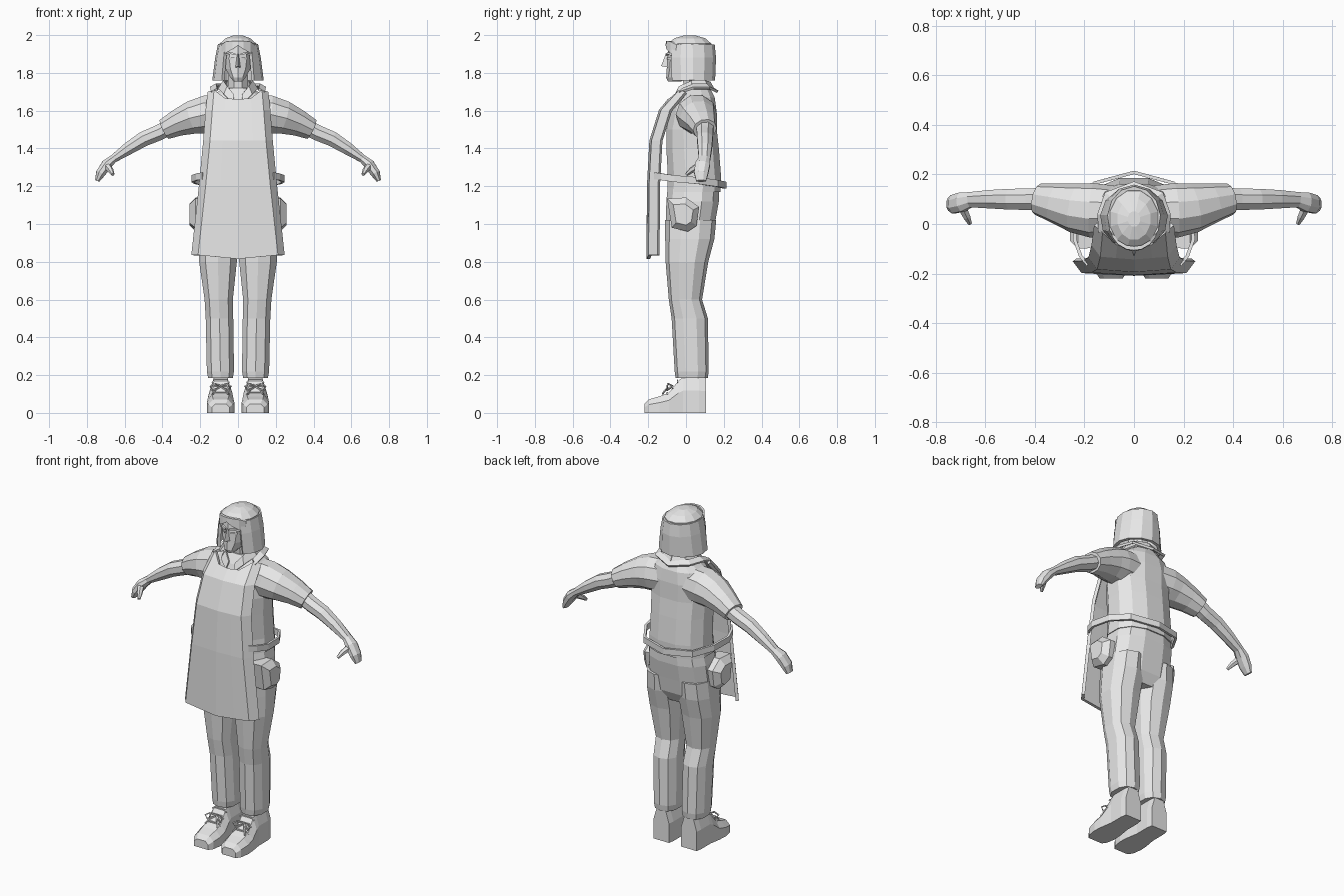
import bpy, bmesh, math
from mathutils import Vector as V

grey = bpy.data.materials.new("light grey")
grey.diffuse_color = (0.8, 0.8, 0.8, 1)


def finish(name, bm, thick=0):
    bmesh.ops.recalc_face_normals(bm, faces=bm.faces)
    me = bpy.data.meshes.new(name)
    bm.to_mesh(me)
    bm.free()
    me.materials.append(grey)
    ob = bpy.data.objects.new(name, me)
    bpy.context.collection.objects.link(ob)
    if thick:
        m = ob.modifiers.new("thickness", 'SOLIDIFY')
        m.thickness, m.offset = thick, 0
    return ob


def loft(name, rings, closed=True, thick=0):
    """Skin a row of point rings; closed rings are capped at both ends."""
    bm = bmesh.new()
    vs = [[bm.verts.new(p) for p in r] for r in rings]
    n = len(vs[0])
    for a, b in zip(vs, vs[1:]):
        for i in range(n if closed else n - 1):
            j = (i + 1) % n
            bm.faces.new((a[i], a[j], b[j], b[i]))
    if closed:
        bm.faces.new(vs[0])
        bm.faces.new(vs[-1])
    return finish(name, bm, thick)


def body(name, rows, n=10, power=1.0, sx=1):
    """Stack of level ovals: (z, cx, cy, rx, ry)."""
    f = lambda v: math.copysign(abs(v) ** power, v)
    rings = []
    for z, cx, cy, rx, ry in rows:
        ang = [2 * math.pi * (i + .5) / n for i in range(n)]
        rings.append([(sx * (cx + rx * f(math.cos(a))), cy + ry * f(math.sin(a)), z) for a in ang])
    return loft(name, rings)


def tube(name, rows, n=8, ref=(0, 1, 0), sx=1):
    """Ovals across a path: (x, y, z, radius across, radius along ref)."""
    pts = [V(r[:3]) for r in rows]
    rings = []
    for i, r in enumerate(rows):
        t = (pts[min(i + 1, len(pts) - 1)] - pts[max(i - 1, 0)]).normalized()
        b = V(ref)
        b = (b - t * b.dot(t)).normalized()
        c = t.cross(b)
        ring = []
        for k in range(n):
            a = 2 * math.pi * (k + .5) / n
            p = pts[i] + c * r[3] * math.cos(a) + b * r[4] * math.sin(a)
            ring.append((sx * p.x, p.y, p.z))
        rings.append(ring)
    return loft(name, rings)


def both(half):
    """Mirror a half path, ending on x = 0, to the other side."""
    return half + [(-x, y, z) for x, y, z in reversed(half[:-1])]


# shirt body and trouser seat
body("shirt", [(1.17, 0, .042, .19, .145), (1.25, 0, .045, .182, .145), (1.4, 0, .035, .18, .143),
               (1.5, 0, .03, .185, .137), (1.6, 0, .04, .185, .125), (1.67, 0, .05, .15, .105),
               (1.72, 0, .055, .08, .075)], 12, .85)
body("trouser_seat", [(.87, 0, .015, .15, .10), (.93, 0, .02, .195, .125), (1.02, 0, .025, .2, .135),
                      (1.12, 0, .035, .195, .143), (1.2, 0, .04, .178, .14)], 12, .8)

# neck, head and nose
body("neck", [(1.65, 0, .05, .07, .07), (1.72, 0, .045, .058, .062), (1.82, 0, .035, .055, .06)], 8)
body("face", [(1.755, 0, -.06, .024, .036), (1.775, 0, -.05, .042, .055), (1.82, 0, -.02, .068, .082),
              (1.87, 0, -.005, .078, .096), (1.96, 0, .01, .08, .1)], 10)
loft("nose", [[(-.016, -.09, 1.828), (.016, -.09, 1.828), (0, -.132, 1.836)],
              [(-.007, -.09, 1.9), (.007, -.09, 1.9), (0, -.107, 1.9)]])
loft("mouth", [[(x, -.085, z), (x, -.1 + abs(x) * .3, z), (x, -.1 + abs(x) * .3, z + .008), (x, -.085, z + .008)]
               for x, z in ((-.022, 1.797), (0, 1.799), (.022, 1.797))])

# hair crown, fringe, and side and back curtain
body("hair_crown", [(1.925, 0, .025, .105, .115), (1.955, 0, .02, .1, .118), (1.983, 0, .02, .068, .085),
                    (1.998, 0, .02, .026, .032)], 12)
curtain = []
for z, rx, ry in ((1.95, .098, .118), (1.88, .112, .125), (1.76, .128, .12)):
    angs = [math.radians(-52 + 284 * i / 10) for i in range(11)]
    curtain.append([(rx * math.cos(a), .025 + ry * math.sin(a), z) for a in angs])
loft("hair_curtain", curtain, False, .018)
for s in (1, -1):
    loft("fringe", [[(s * x, y, z), (s * x, y - .018, z), (s * x, y - .016, z + h), (s * x, y, z + h)]
                    for x, y, z, h in ((.0, -.09, 1.945, .025), (.03, -.086, 1.925, .045),
                                       (.065, -.066, 1.905, .06), (.088, -.035, 1.89, .06))])
    loft("eyebrow", [[(s * x, y, z), (s * x, y - .014, z), (s * x, y - .012, z + .01), (s * x, y, z + .01)]
                     for x, y, z in ((.012, -.095, 1.893), (.04, -.085, 1.9), (.064, -.062, 1.89))])
    loft("eye", [[(s * x, y, 1.872), (s * x, y - .009, 1.872), (s * x, y - .009, 1.881), (s * x, y, 1.881)]
                 for x, y in ((.018, -.092), (.034, -.086), (.052, -.07))])

# shirt collar with two front points
collar = [(.02, -.055, 1.67), (.055, -.035, 1.715), (.075, .03, 1.745), (.06, .1, 1.745), (0, .125, 1.74)]
for s in (1, -1):
    loft("shirt_collar", [[(s * x, y, z + .012) for x, y, z in collar],
                          [(s * x * 1.35, .03 + (y - .03) * 1.25, z - .03) for x, y, z in collar]], False, .01)

# apron sheet: wings swept back at the edges, dipped neckline and hem
rows = [(1.705, .155, -.03), (1.6, .165, -.125), (1.44, .177, -.175), (1.2, .2, -.188), (.835, .24, -.19)]
sheet = []
for k, (z, w, y) in enumerate(rows):
    row = []
    for u in (-2, -1.001, -.55, 0, .55, 1.001, 2):
        au = abs(u)
        x = math.copysign(w if au == 2 else (w - .033) * au, u)
        dy = .045 if au == 2 else -.01 * (1 - au)
        dz = 0
        if k == 0:
            dy, dz = {2: (.03, -.01), 1.001: (0, 0), .55: (-.05, -.045), 0: (-.06, -.05)}[au]
        if k == 4 and au < 1:
            dz = -.02 * (1 - au)
        row.append((x, y + dy, z + dz))
    sheet.append(row)
loft("apron", sheet, False, .018)

# neck strap and waist tie of the apron
path = both([(.14, -.035, 1.695), (.145, .04, 1.72), (.115, .125, 1.72), (0, .168, 1.7)])
loft("neck_strap", [path, [(x * .78, .04 + (y - .04) * .78, z + .018) for x, y, z in path]], False, .014)
path = both([(.185, -.165, 1.255), (.215, -.13, 1.25), (.24, -.06, 1.24), (.225, .06, 1.23),
             (.16, .165, 1.215), (0, .208, 1.205)])
loft("waist_tie", [[(x, y, z - .018) for x, y, z in path], [(x, y, z + .018) for x, y, z in path]], False, .014)

for s in (1, -1):
    # sleeve, arm and thumb
    tube("sleeve", [(.08, .055, 1.585, .105, .1), (.17, .055, 1.58, .105, .11), (.24, .065, 1.565, .092, .1),
                    (.32, .085, 1.535, .073, .08), (.388, .1, 1.502, .058, .064)], 10, sx=s)
    tube("arm", [(.34, .1, 1.525, .045, .05), (.42, .1, 1.483, .045, .047), (.5, .1, 1.45, .043, .045),
                 (.58, .1, 1.4, .036, .04), (.66, .098, 1.345, .023, .033), (.695, .088, 1.315, .03, .042),
                 (.728, .08, 1.268, .027, .04), (.746, .08, 1.228, .013, .028)], 8, sx=s)
    tube("thumb", [(.695, .07, 1.31, .02, .02), (.675, .03, 1.285, .016, .016), (.662, .002, 1.262, .009, .009)],
         6, (0, 0, 1), s)

    # trouser leg
    body("trouser_leg", [(.185, .093, .03, .068, .085), (.22, .093, .03, .075, .09), (.5, .098, .02, .076, .096),
                         (.6, .102, -.003, .078, .088), (.8, .106, .005, .104, .113), (.92, .104, .02, .104, .13),
                         (1.02, .1, .025, .1, .135)], 10, .85, s)

    # hip pouch
    prof = [(-.1, 1.135), (.0, 1.14), (.07, 1.09), (.055, .99), (.01, .96), (-.075, .98)]
    loft("hip_pouch", [[(s * x, -.015 + (y + .015) * k, 1.05 + (z - 1.05) * k) for y, z in prof]
                       for x, k in ((.15, .95), (.225, 1), (.258, .62))])

    # shoe
    shoe = []
    for y, w, h in ((-.22, .046, .048), (-.195, .064, .072), (-.14, .073, .088), (-.09, .07, .108),
                    (-.04, .062, .17), (-.015, .058, .19), (.07, .058, .19), (.105, .052, .185)):
        shoe.append([(s * (.092 + w * a), y, h * b)
                     for a, b in ((-1, 0), (1, 0), (1, .62), (.6, 1), (-.6, 1), (-1, .62))])
    loft("shoe", shoe)

    # lace bow: two loops, two tails and cross bars
    for d in (1, -1):
        loop = [(0, -.07, .142), (.03, -.095, .155), (.056, -.1, .14), (.045, -.1, .12), (0, -.075, .138)]
        tail = [(0, -.075, .14), (.028, -.108, .122), (.04, -.125, .1)]
        for nm, pts in (("lace_loop", loop), ("lace_tail", tail)):
            tube(nm, [(.092 + d * x, y, z, .005, .005) for x, y, z in pts], 4, (.1, .2, 1), s)
    for y, z in ((-.1, .108), (-.07, .142), (-.045, .172)):
        tube("lace_bar", [(.045, y, z - .012, .005, .005), (.06, y, z, .005, .005), (.124, y, z, .005, .005),
                          (.139, y, z - .012, .005, .005)], 4, sx=s)
